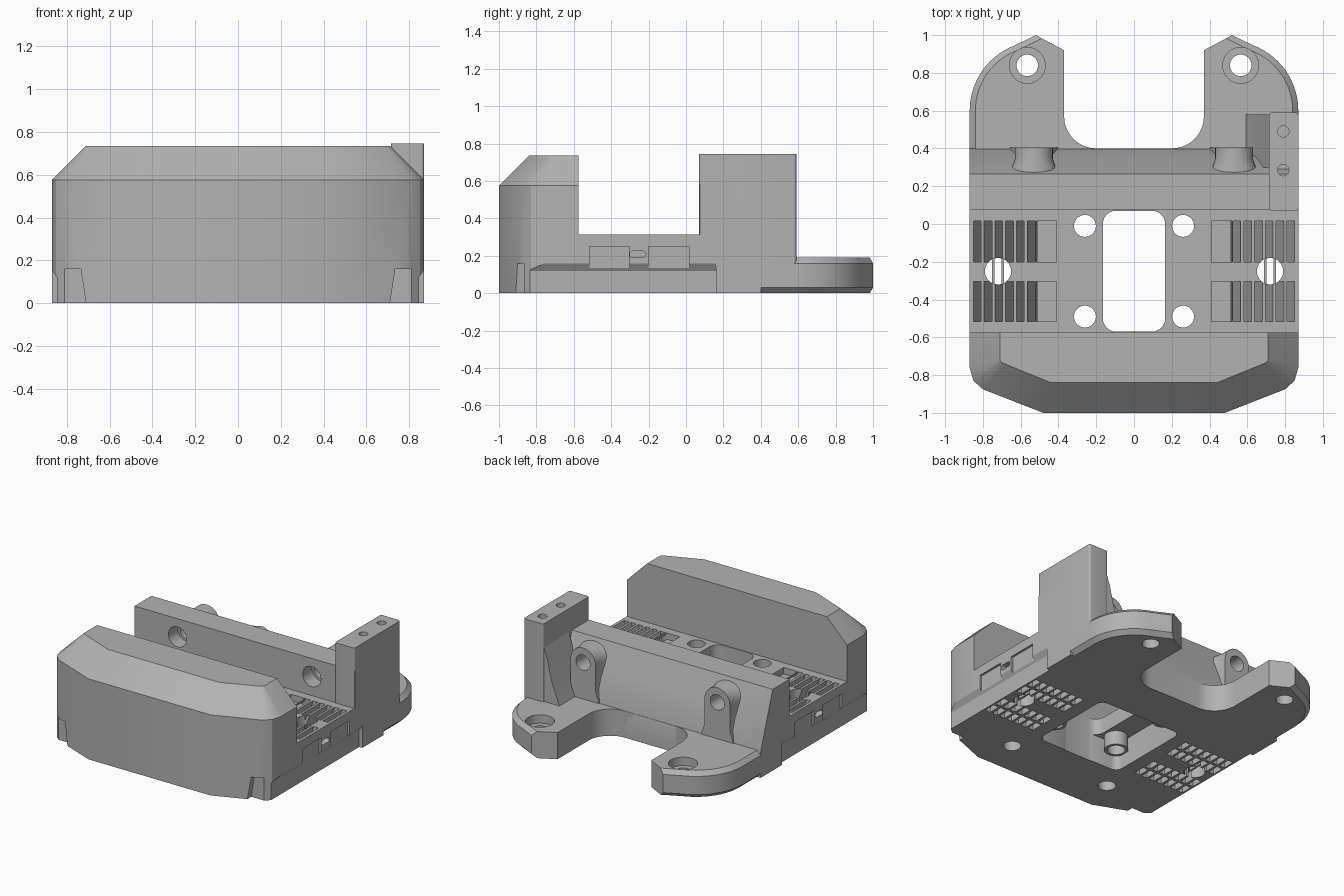
import bpy, bmesh
from math import sin, cos, radians, pi

cube = bpy.data.objects.get("Cube")
if cube:
    bpy.data.objects.remove(cube)

grey = bpy.data.materials.new("plain grey")
grey.use_nodes = True
grey.diffuse_color = (0.45, 0.45, 0.45, 1)
grey.node_tree.nodes["Principled BSDF"].inputs["Base Color"].default_value = (0.45, 0.45, 0.45, 1)

parts, cutters = [], []
AXES = {"x": lambda a, b, t: (t, a, b), "y": lambda a, b, t: (a, t, b), "z": lambda a, b, t: (a, b, t)}


def finish(name, bm, helper):
    bmesh.ops.recalc_face_normals(bm, faces=bm.faces)
    mesh = bpy.data.meshes.new(name)
    bm.to_mesh(mesh)
    bm.free()
    mesh.materials.append(grey)
    obj = bpy.data.objects.new(name, mesh)
    bpy.context.collection.objects.link(obj)
    obj.hide_render = helper
    (cutters if helper else parts).append(obj)
    return obj


def loft(name, rings, helper=False):
    """Closed solid through rings with equal point counts."""
    bm = bmesh.new()
    loops = [[bm.verts.new(p) for p in ring] for ring in rings]
    n = len(loops[0])
    for low, high in zip(loops, loops[1:]):
        for i in range(n):
            j = (i + 1) % n
            bm.faces.new((low[i], low[j], high[j], high[i]))
    bm.faces.new(loops[0])
    bm.faces.new(loops[-1])
    return finish(name, bm, helper)


def prism(name, pts, lo, hi, axis="z", helper=False):
    f = AXES[axis]
    return loft(name, [[f(a, b, t) for a, b in pts] for t in (lo, hi)], helper)


def arc(cx, cy, r, start, end, n=12):
    angles = [radians(start + (end - start) * i / n) for i in range(n + 1)]
    return [(cx + r * cos(a), cy + r * sin(a)) for a in angles]


def circle(cx, cy, r, n=32):
    return arc(cx, cy, r, 0, 360, n)[:-1]


def rect(x0, x1, y0, y1):
    return [(x0, y0), (x1, y0), (x1, y1), (x0, y1)]


def rounded(x0, x1, y0, y1, r):
    return (arc(x1 - r, y1 - r, r, 0, 90, 6) + arc(x0 + r, y1 - r, r, 90, 180, 6)
            + arc(x0 + r, y0 + r, r, 180, 270, 6) + arc(x1 - r, y0 + r, r, 270, 360, 6))


def mirrored(half):
    return half + [(-x, y) for x, y in reversed(half)]


def flip(pts, s):
    return [(s * x, y) for x, y in pts]


def cut(target, *tools):
    for tool in tools:
        mod = target.modifiers.new("cut", "BOOLEAN")
        mod.operation, mod.solver, mod.object = "DIFFERENCE", "EXACT", tool


# Front bumper with sloping upper edges
lower = mirrored([(.87, -.575), (.87, -.76), (.85, -.83), (.80, -.875), (.48, -1)])
upper = mirrored([(.71, -.575), (.71, -.72), (.705, -.728), (.69, -.738), (.44, -.84)])
bumper = loft("front_bumper", [[(x, y, 0) for x, y in lower], [(x, y, .575) for x, y in lower],
                               [(x, y, .735) for x, y in upper]])

# Middle floor, rear wall and tower
floor = prism("middle_floor", rect(-.87, .87, -.575, .08), 0, .315)
wall = prism("rear_wall", [(.075, 0), (.075, .58), (.265, .58), (.4, .185), (.4, 0)], -.87, .87, "x")
tower = prism("corner_tower", rounded(.715, .87, .07, .59, .015), .1, .745)
prism("tower_gusset", [(.73, .62), (.69, .5), (.655, .35), (.59, .18), (.73, .18)], .3, .58, "y")

# Rear plate with two prongs
half = ([(.87, .08)] + arc(.5, .6, .37, 0, 70, 14) + [(.52, 1), (.37, .92)]
        + arc(.2, .57, .17, 0, -90, 10))
plate = prism("rear_plate", mirrored(half), 0, .19)
bm = bmesh.new()
bm.from_mesh(plate.data)
rim = [e for e in bm.edges
       if abs(e.verts[0].co.z - e.verts[1].co.z) < .001
       and min(abs(v.co.x) for v in e.verts) > .5]
bmesh.ops.bevel(bm, geom=rim, offset=.03, segments=1, affect="EDGES")
bm.to_mesh(plate.data)
bm.free()

# Central opening with a wider pocket below
cut(floor, prism("opening_cutter", rounded(-.165, .165, -.57, .07, .07), -.1, .5, helper=True),
    prism("pocket_cutter", rounded(-.33, .33, -.565, .068, .05), -.1, .2, helper=True))

for s in (-1, 1):
    side = "left" if s > 0 else "right"

    # Screw bosses and their holes
    for y in (-.01, -.49):
        boss = prism(side + "_screw_boss", circle(s * .26, y, .078), .1, .25)
        hole = prism("screw_cutter", circle(s * .26, y, .058), -.1, .5, helper=True)
        cut(floor, hole)
        cut(boss, hole)

    # Louvred vents above and matching grid below
    for y0, y1 in ((-.2, .015), (-.515, -.305)):
        cut(floor, prism("vent_cutter", rect(*sorted((s * .41, s * .52)), y0, y1), .27, .4, helper=True))
        for i in range(6):
            x = .525 + .057 * i
            slot = [(x + .01, .35), (x + .05, .35), (x - .01, .14), (x - .05, .14)]
            cut(floor, prism("slot_cutter", flip(slot, s), y0, y1, "y", True))
        for i in range(7):
            x = .43 + .06 * i
            for k in range(2):
                w = (y1 - y0) / 2
                cut(floor, prism("grid_cutter", rect(*sorted((s * x, s * (x + .042))),
                    y0 + k * w + .01, y0 + (k + 1) * w - .01), -.1, .07, helper=True))
        # Clip windows on the side
        cut(floor, prism("clip_cutter", rect(y0, y1, .12, .25), s * .855, s * .95, "x", True))
    cut(floor, prism("latch_cutter", rounded(-.3, -.215, .19, .225, .015), s * .8, s * .95, "x", True))

    # Round vent crossed by two bars
    cut(floor, prism("round_cutter", circle(s * .72, -.25, .07), -.1, .5, helper=True))
    for x in (.695, .745):
        prism(side + "_vent_bar", rect(s * x - .006, s * x + .006, -.32, -.18), .05, .2)

    # Stepped lower sides and front corner notches
    step = [(.845, -.1), (.845, .12), (.875, .165), (.95, .165), (.95, -.1)]
    strip = prism("side_step_cutter", flip(step, s), -.9, .16, "y", True)
    notch = [(.695, -.1), (.735, .16), (.95, .16), (.95, -.1)]
    corner = prism("corner_cutter", flip(notch, s), -1.1, -.865, "y", True)
    cut(bumper, strip, corner)
    for part in (floor, wall, plate):
        cut(part, strip)
    cut(tower, strip)

    # Blind holes under the bumper
    cut(bumper, prism("under_hole_cutter", circle(s * .4, -.75, .058), -.1, .4, helper=True))

    # Countersunk prong holes
    cut(plate, prism("prong_cutter", circle(s * .565, .84, .057), -.1, .5, helper=True),
        prism("counterbore_cutter", circle(s * .565, .84, .095), .13, .5, helper=True))

    # Bolt lugs on the sloping back of the wall, flared at the root
    front = [(.13, .18), (.1, .27)] + arc(0, .455, .1, 0, 180, 16) + [(-.1, .27), (-.13, .18)]
    lug = loft(side + "_bolt_lug", [[(s * .53 + x * k, y, z) for x, z in front]
                                    for y, k in ((.2, 1.45), (.3, 1.15), (.345, 1.0), (.405, 1.0))])
    bore = prism("bolt_cutter", circle(s * .53, .45, .055), -.1, .6, "y", True)
    wide = prism("bolt_head_cutter", circle(s * .53, .45, .072), -.1, .18, "y", True)
    cut(wall, bore, wide)
    cut(lug, bore)

# Small holes in the tower top
for y in (.285, .49):
    cut(tower, prism("tower_hole_cutter", circle(.79, y, .03, 20), .5, .9, helper=True))

# Bake the cuts, then drop the helpers
bpy.context.view_layer.update()
graph = bpy.context.evaluated_depsgraph_get()
baked = [(o, bpy.data.meshes.new_from_object(o.evaluated_get(graph))) for o in parts]
for obj, mesh in baked:
    obj.modifiers.clear()
    obj.data = mesh
for tool in cutters:
    bpy.data.objects.remove(tool)

bpy.ops.object.select_all(action="DESELECT")
for obj in parts:
    obj.select_set(True)
bpy.context.view_layer.objects.active = parts[0]
bpy.ops.object.shade_smooth_by_angle(angle=radians(25))
